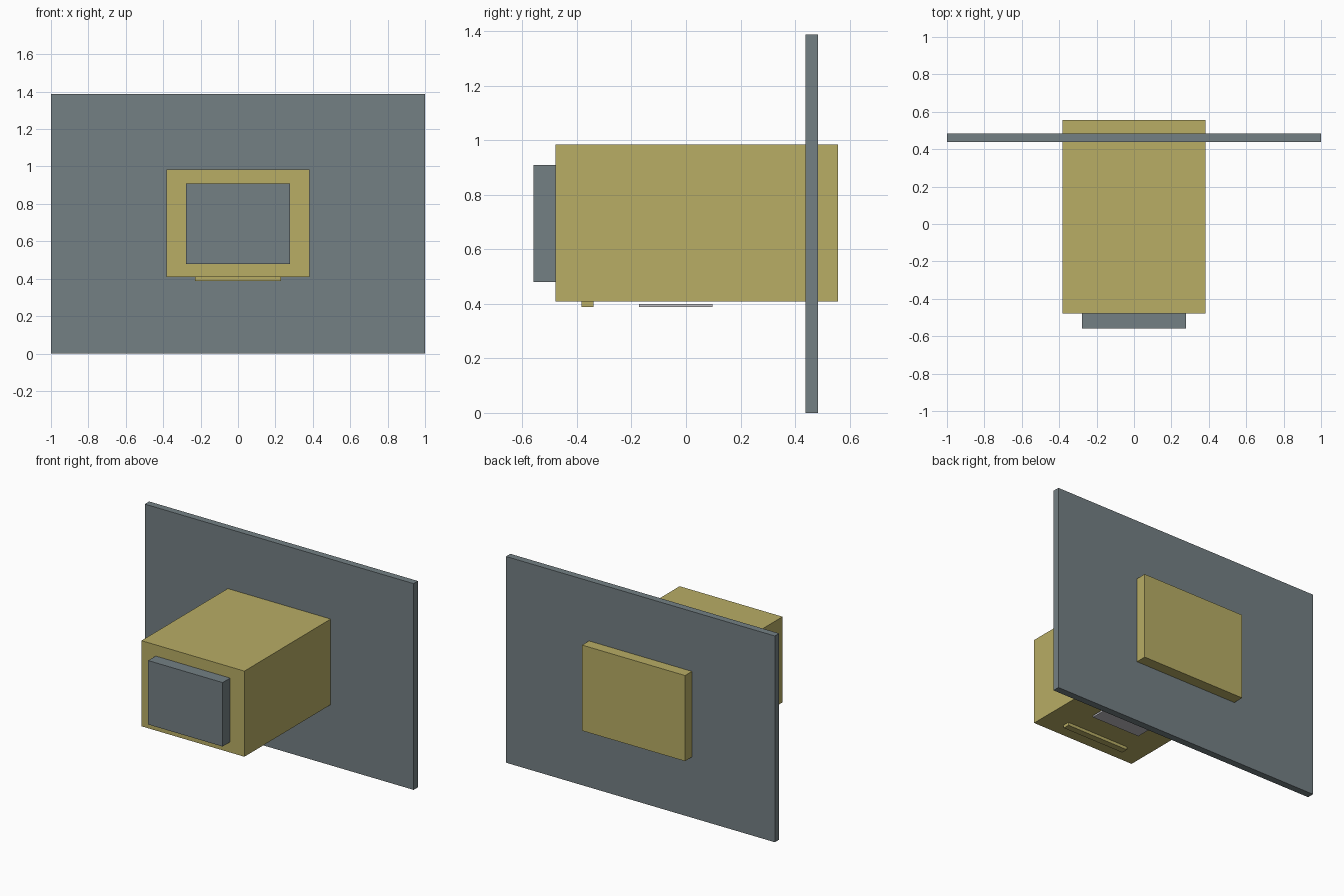
import bpy

if "Cube" in bpy.data.objects:
    bpy.data.objects.remove(bpy.data.objects["Cube"])


def material(name, rgb):
    m = bpy.data.materials.new(name)
    m.diffuse_color = (*rgb, 1.0)
    m.use_nodes = True
    m.node_tree.nodes["Principled BSDF"].inputs["Base Color"].default_value = m.diffuse_color
    return m


ochre = material("ochre", (0.479, 0.418, 0.130))
slate = material("slate_grey", (0.175, 0.216, 0.231))
silver = material("pale_grey", (0.53, 0.52, 0.55))


def box(name, x, y, z, mat):
    """Box spanning the given (min, max) ranges."""
    centre = [(a + b) / 2 for a, b in (x, y, z)]
    bpy.ops.mesh.primitive_cube_add(size=1, location=centre)
    ob = bpy.context.object
    ob.name = name
    ob.scale = [b - a for a, b in (x, y, z)]
    bpy.ops.object.transform_apply(location=False, rotation=False, scale=True)
    ob.data.materials.append(mat)
    return ob


# Upright panel with the housing passing through it
box("wall_panel", (-1.0, 1.0), (0.438, 0.484), (0.0, 1.387), slate)
box("housing", (-0.383, 0.383), (-0.479, 0.557), (0.408, 0.984), ochre)

# Block on the front of the housing
box("front_block", (-0.277, 0.277), (-0.559, -0.479), (0.479, 0.909), slate)

# Strip and floating plate under the housing
box("bottom_strip", (-0.23, 0.23), (-0.384, -0.34), (0.388, 0.408), ochre)
box("bottom_plate", (-0.178, 0.178), (-0.172, 0.097), (0.388, 0.4), silver)
